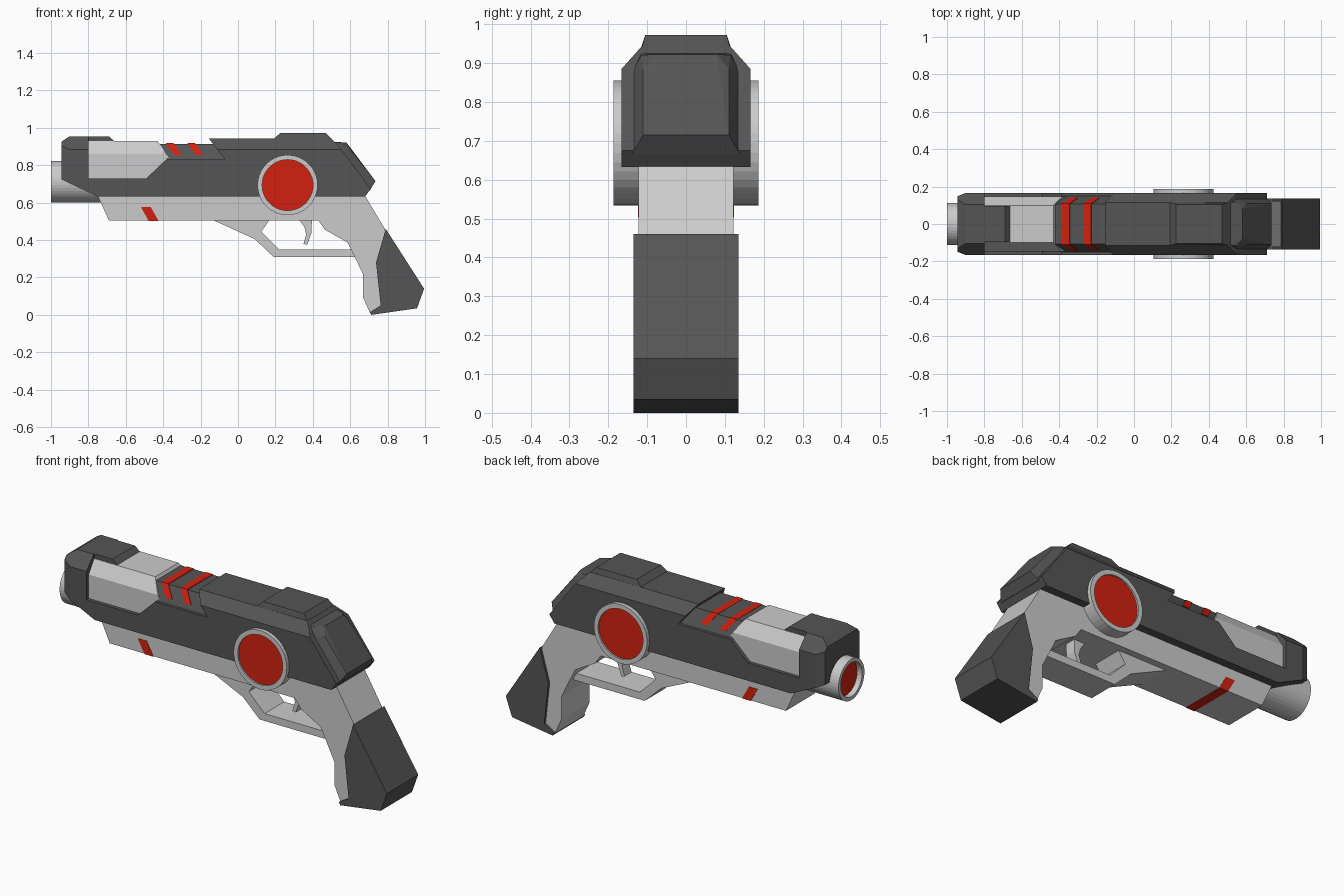
import bpy, bmesh
from math import radians
from mathutils import Vector, Matrix

if "Cube" in bpy.data.objects:
    bpy.data.objects.remove(bpy.data.objects["Cube"])


def material(name, rgb):
    m = bpy.data.materials.new(name)
    m.diffuse_color = (*rgb, 1)
    m.use_nodes = True
    m.node_tree.nodes["Principled BSDF"].inputs["Base Color"].default_value = m.diffuse_color
    return m


DARK = material("dark_grey", (0.09, 0.09, 0.09))
RED = material("red", (0.65, 0.015, 0.005))


def finish(bm, name, mat=None):
    bmesh.ops.recalc_face_normals(bm, faces=bm.faces[:])
    me = bpy.data.meshes.new(name)
    bm.to_mesh(me)
    bm.free()
    ob = bpy.data.objects.new(name, me)
    bpy.context.collection.objects.link(ob)
    if mat:
        me.materials.append(mat)
    return ob


def plate(name, pts, w, mat=None, cuts=()):
    """Extrude an xz profile to y = +-w; cuts are (point, normal) planes, mirrored in y."""
    bm = bmesh.new()
    face = bm.faces.new([bm.verts.new((x, -w, z)) for x, z in pts])
    ext = bmesh.ops.extrude_face_region(bm, geom=[face], use_keep_orig=True)
    moved = [v for v in ext["geom"] if isinstance(v, bmesh.types.BMVert)]
    bmesh.ops.translate(bm, verts=moved, vec=(0, 2 * w, 0))
    for co, no in cuts:
        for s in (1, -1):
            bmesh.ops.bisect_plane(
                bm, geom=bm.verts[:] + bm.edges[:] + bm.faces[:], dist=1e-5,
                plane_co=(co[0], co[1] * s, co[2]), plane_no=(no[0], no[1] * s, no[2]),
                clear_outer=True)
            edges = [e for e in bm.edges if e.is_boundary]
            if edges:
                bmesh.ops.holes_fill(bm, edges=edges, sides=0)
    return finish(bm, name, mat)


def chamfer(y0, z0, y1, z1):
    """Sloping shoulder plane running from (y0, z0) up to (y1, z1)."""
    return ((0, y0, z0), (0, z1 - z0, y0 - y1))


def hull(name, pts, mat=None):
    """Convex block from points mirrored in y."""
    bm = bmesh.new()
    for x, y, z in pts:
        for s in (1, -1):
            bm.verts.new((x, y * s, z))
    bmesh.ops.convex_hull(bm, input=bm.verts[:])
    bmesh.ops.dissolve_limit(bm, angle_limit=radians(1), verts=bm.verts[:], edges=bm.edges[:])
    return finish(bm, name, mat)


def drum(name, centre, axis, r, depth, mat=None, rim=0, sink=0):
    """Cylinder with optional recessed end caps."""
    bm = bmesh.new()
    turn = Vector((0, 0, 1)).rotation_difference(Vector(axis)).to_matrix().to_4x4()
    bmesh.ops.create_cone(bm, cap_ends=True, segments=40, radius1=r, radius2=r,
                          depth=depth, matrix=Matrix.Translation(centre) @ turn)
    if rim:
        for cap in [f for f in bm.faces if len(f.verts) > 4]:
            n = cap.normal.copy()
            bmesh.ops.inset_region(bm, faces=[cap], thickness=rim)
            ext = bmesh.ops.extrude_discrete_faces(bm, faces=[cap])["faces"][0]
            bmesh.ops.translate(bm, verts=ext.verts[:], vec=-n * sink)
    return finish(bm, name, mat)


# Dark upper shell with a notch for the barrel block
plate("upper_shell", [
    (-0.945, 0.725), (-0.945, 0.925), (-0.90, 0.955), (-0.80, 0.955), (-0.80, 0.73),
    (-0.49, 0.73), (-0.385, 0.83), (-0.07, 0.83), (-0.155, 0.942), (0.50, 0.942),
    (0.54, 0.90), (0.71, 0.675), (0.68, 0.633), (-0.75, 0.633)], 0.166, DARK,
    [chamfer(0.166, 0.885, 0.115, 0.942), ((-0.945, 0.148, 0), (-0.018, 0.045, 0))])
plate("muzzle_top_tab", [(-0.85, 0.90), (-0.85, 0.955), (-0.69, 0.955),
                         (-0.66, 0.928), (-0.66, 0.90)], 0.097, DARK)
hull("raised_top", [(0.185, 0.117, 0.935), (0.225, 0.105, 0.972),
                    (0.47, 0.105, 0.972), (0.515, 0.117, 0.925)], DARK)
hull("rear_cap", [(0.50, 0.14, 0.70), (0.50, 0.14, 0.885), (0.545, 0.14, 0.875),
                  (0.705, 0.14, 0.665), (0.50, 0.115, 0.925), (0.545, 0.115, 0.92),
                  (0.60, 0.11, 0.885), (0.58, 0.08, 0.922), (0.735, 0.11, 0.715)], DARK)

# Light barrel block set into the shell
plate("barrel_block", [(-0.82, 0.70), (-0.82, 0.93), (-0.43, 0.93), (-0.37, 0.84),
                       (-0.49, 0.70)], 0.146, None, [chamfer(0.146, 0.86, 0.10, 0.93)])

# Ribbed section with slanted red strips
plate("rib_block", [(-0.43, 0.915), (-0.36, 0.80), (-0.05, 0.80), (-0.12, 0.915)],
      0.15, DARK, [chamfer(0.15, 0.83, 0.108, 0.915)])
for i, x in enumerate((-0.385, -0.27)):
    plate(f"red_rib_{i + 1}", [(x, 0.918), (x + 0.04, 0.918), (x + 0.085, 0.855),
                               (x + 0.045, 0.855)],
          0.15, RED, [chamfer(0.153, 0.83, 0.111, 0.915)])

# Light lower frame running into the grip
plate("lower_frame", [
    (-0.75, 0.636), (-0.69, 0.505), (0.43, 0.505), (0.465, 0.455), (0.585, 0.388),
    (0.668, 0.22), (0.668, 0.095), (0.705, 0.012), (0.79, 0.05), (0.785, 0.46),
    (0.68, 0.636)], 0.122)
plate("frame_red_stripe", [(-0.52, 0.578), (-0.467, 0.578), (-0.425, 0.503),
                           (-0.478, 0.503)], 0.124, RED)
plate("grip_panel", [(0.79, 0.46), (0.738, 0.28), (0.763, 0.05), (0.705, 0.015),
                     (0.712, 0.0), (0.957, 0.035), (0.995, 0.14)], 0.135, DARK)

# Trigger and guard
plate("trigger_guard", [
    (-0.14, 0.51), (0.09, 0.405), (0.19, 0.31), (0.625, 0.31), (0.61, 0.35),
    (0.22, 0.35), (0.125, 0.445), (0.17, 0.51)], 0.085)
plate("trigger", [(0.325, 0.51), (0.395, 0.51), (0.393, 0.44), (0.37, 0.375),
                  (0.35, 0.38), (0.365, 0.43), (0.355, 0.47)], 0.03)

# Muzzle tube and side dials, each with a recessed red disc
drum("muzzle_tube", (-0.86, 0, 0.712), (1, 0, 0), 0.112, 0.28, None, 0.02, 0.035)
drum("muzzle_lens", (-0.91, 0, 0.712), (1, 0, 0), 0.0925, 0.12, RED)
drum("side_dial", (0.265, 0, 0.694), (0, 1, 0), 0.161, 0.374, None, 0.025, 0.012)
drum("side_dial_disc", (0.265, 0, 0.694), (0, 1, 0), 0.1365, 0.356, RED)
